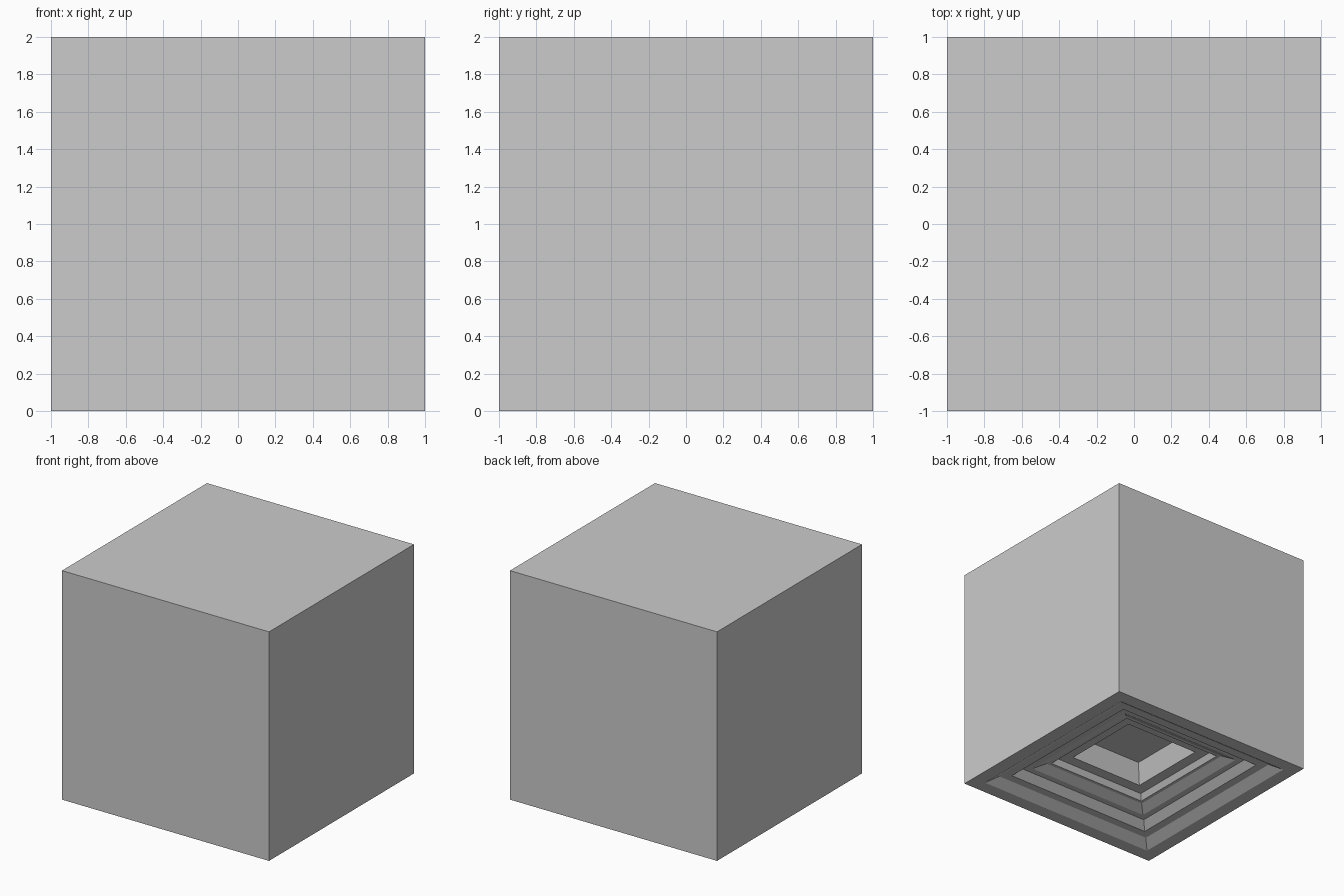
import bpy, bmesh

if "Cube" in bpy.data.objects:
    bpy.data.objects.remove(bpy.data.objects["Cube"])

# Square cross-section rings (half size, height): outer block, then the
# terraced recess rising into the underside with sloped risers
RINGS = [
    (1.00, 2.00), (1.00, 0.00),      # outer walls
    (0.88, 0.00), (0.795, 0.055),    # rim, first riser
    (0.72, 0.055), (0.656, 0.115),   # second step
    (0.60, 0.115), (0.516, 0.157),   # third step
    (0.487, 0.157), (0.458, 0.205),  # fourth step
    (0.36, 0.205), (0.30, 0.375),    # central pocket
]

bm = bmesh.new()
loops = [[bm.verts.new((sx * s, sy * s, z))
          for sx, sy in ((-1, -1), (1, -1), (1, 1), (-1, 1))]
         for s, z in RINGS]

# Bridge neighbouring rings
for a, b in zip(loops, loops[1:]):
    for i in range(4):
        j = (i + 1) % 4
        bm.faces.new((a[i], a[j], b[j], b[i]))

# Top of the block and ceiling of the pocket
bm.faces.new(loops[0])
bm.faces.new(loops[-1])
bmesh.ops.recalc_face_normals(bm, faces=bm.faces)

mesh = bpy.data.meshes.new("block_with_stepped_recess")
bm.to_mesh(mesh)
bm.free()
block = bpy.data.objects.new("block_with_stepped_recess", mesh)
bpy.context.collection.objects.link(block)
